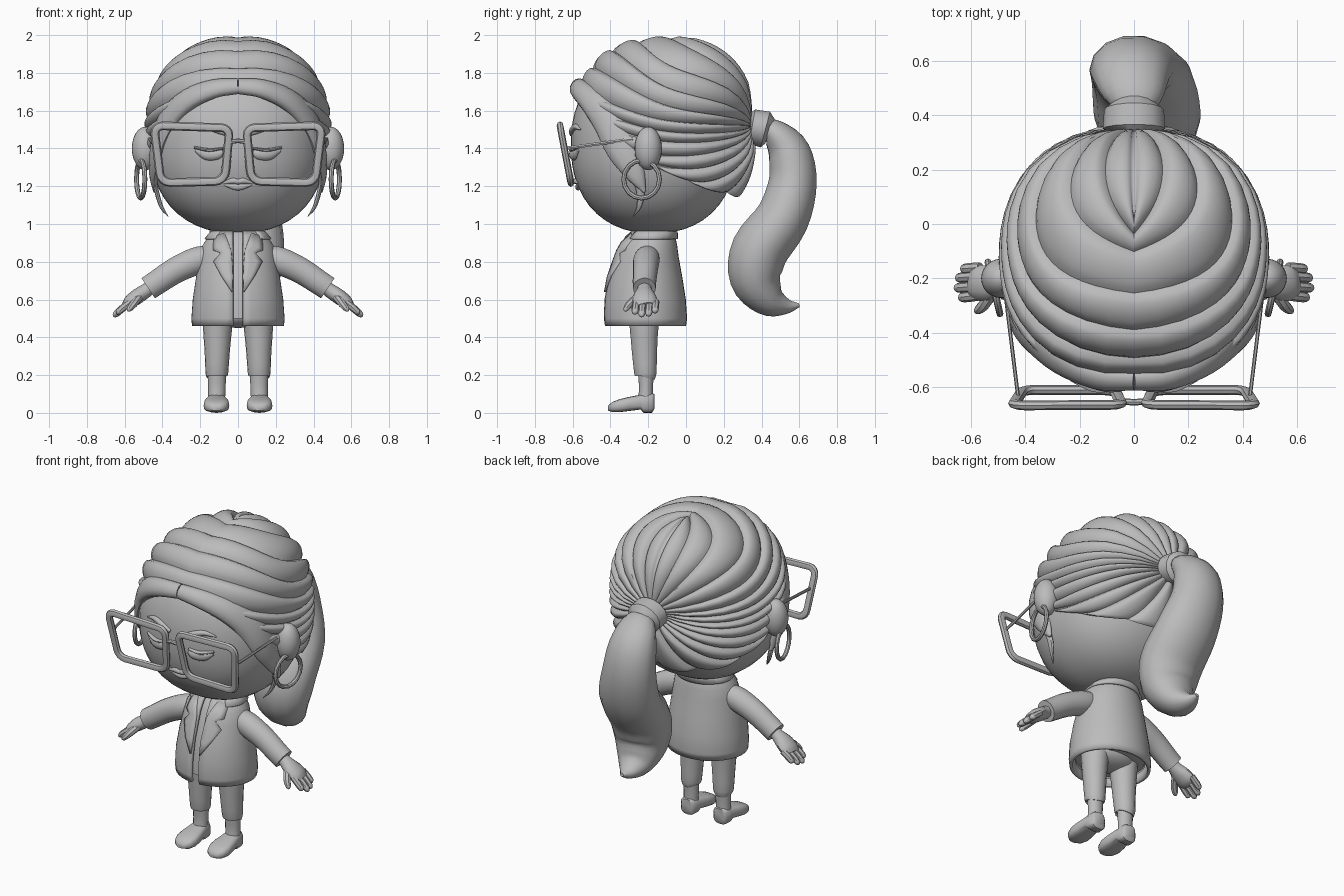
import bpy, bmesh, math
from mathutils import Vector as V

grey = bpy.data.materials.new("plain_grey")
grey.diffuse_color = (0.5, 0.5, 0.5, 1)


def add(name, bm, mirror=False, angle=40, solid=0):
    """Turn a bmesh into a smooth-shaded object, optionally thickened and mirrored."""
    bmesh.ops.recalc_face_normals(bm, faces=bm.faces)
    me = bpy.data.meshes.new(name)
    bm.to_mesh(me)
    bm.free()
    me.materials.append(grey)
    ob = bpy.data.objects.new(name, me)
    bpy.context.collection.objects.link(ob)
    bpy.context.view_layer.objects.active = ob
    ob.select_set(True)
    bpy.ops.object.shade_smooth_by_angle(angle=math.radians(angle))
    ob.select_set(False)
    if solid:
        m = ob.modifiers.new("thickness", "SOLIDIFY")
        m.thickness, m.offset = solid, 0
    if mirror:
        ob.modifiers.new("mirror", "MIRROR")


def loft(name, rings, closed=True, caps=True, loop=False, **kw):
    """Skin a list of equal-length point rings."""
    bm = bmesh.new()
    rows = [[bm.verts.new(p) for p in r] for r in rings]
    n = len(rows[0])
    for a, b in list(zip(rows, rows[1:])) + ([(rows[-1], rows[0])] if loop else []):
        for i in range(n if closed else n - 1):
            j = (i + 1) % n
            bm.faces.new((a[i], a[j], b[j], b[i]))
    if caps and closed and not loop:
        bm.faces.new(rows[0])
        bm.faces.new(rows[-1])
    bmesh.ops.remove_doubles(bm, verts=bm.verts, dist=0.0002)
    add(name, bm, **kw)


def smooth_path(pts, k):
    """Catmull-Rom resampling of tuples."""
    out, P = [], [V(p) for p in pts]
    P = [2 * P[0] - P[1]] + P + [2 * P[-1] - P[-2]]
    for i in range(1, len(P) - 2):
        a, b, c, d = P[i - 1:i + 3]
        for t in [s / k for s in range(k)]:
            out.append(0.5 * (2 * b + (c - a) * t + (2 * a - 5 * b + 4 * c - d) * t * t
                              + (3 * b - a - 3 * c + d) * t ** 3))
    return out + [P[-2]]


def tube(name, pts, side=(1, 0, 0), n=12, k=4, loop=False, **kw):
    """Sweep an ellipse along (x, y, z, side radius, other radius) points."""
    P, R = [tuple(p[:3]) for p in pts], [(p[3], p[4], 0) for p in pts]
    P, R = (smooth_path(P, k), smooth_path(R, k)) if k else ([V(p) for p in P], [V(r) for r in R])
    rings, m = [], len(P)
    for i in range(m):
        a = P[i - 1] if loop else P[max(i - 1, 0)]
        b = P[(i + 1) % m] if loop else P[min(i + 1, m - 1)]
        t = (b - a).normalized()
        s = (V(side) - t * t.dot(V(side))).normalized()
        o = t.cross(s)
        rings.append([P[i] + s * R[i].x * math.cos(2 * math.pi * j / n)
                      + o * R[i].y * math.sin(2 * math.pi * j / n) for j in range(n)])
    loft(name, rings, loop=loop, **kw)


def on_shell(q, c, r, p, px=None):
    """Push a point radially onto a boxy ellipsoid (px: separate squareness across x)."""
    px = px or p
    d = V(q) - V(c)
    x, y, z = [abs(d[i] / r[i]) for i in range(3)]
    return V(c) + d / (x ** px + (y ** p + z ** p) ** (px / p)) ** (1 / px)


def ball(name, loc, rad, p=2.0, seg=24, **kw):
    """Ellipsoid, or a boxier one with p above 2."""
    bm = bmesh.new()
    bmesh.ops.create_uvsphere(bm, u_segments=seg, v_segments=seg * 2 // 3, radius=1)
    for v in bm.verts:
        d = on_shell(v.co, (0, 0, 0), (1, 1, 1), p)
        v.co = V(loc) + V([d[i] * rad[i] for i in range(3)])
    add(name, bm, **kw)


# Head
HC, HR = (0, -0.17, 1.42), (0.465, 0.44, 0.47)
ball("head", HC, HR, 2.25, 40)

# Swept-back hair: lobes from the parting and hairline to the tie (start, midpoint)
CC, CR = V((0, -0.12, 1.48)), (0.495, 0.49, 0.515)
locks = [((0, 0.03, 2), (0, 0.22, 1.93)), ((0, -0.03, 2), (0.11, 0.2, 1.9)),
         ((0, -0.1, 2), (0.23, 0.1, 1.88)), ((0, -0.26, 1.98), (0.36, -0.05, 1.83)),
         ((0, -0.4, 1.93), (0.43, -0.1, 1.73)), ((0, -0.52, 1.85), (0.47, -0.12, 1.64)),
         ((0, -0.59, 1.73), (0.48, -0.15, 1.56)), ((0.25, -0.55, 1.64), (0.48, -0.1, 1.49)),
         ((0.38, -0.44, 1.52), (0.47, -0.03, 1.43)), ((0.43, -0.33, 1.4), (0.45, 0.02, 1.36)),
         ((0.45, -0.2, 1.33), (0.40, 0.09, 1.3)), ((0.38, 0.0, 1.25), (0.3, 0.2, 1.26)),
         ((0.2, 0.17, 1.21), (0.12, 0.28, 1.3)), ((0, 0.22, 1.2), (0, 0.3, 1.3))]
END, SUB, STEPS = V((0, 0.37, 1.52)), 8, 18
rows = []
for i in range(len(locks) - 1):
    for s in range(SUB + (i == len(locks) - 2)):
        t = s / SUB
        a = V(locks[i][0]).lerp(V(locks[i + 1][0]), t)
        m = V(locks[i][1]).lerp(V(locks[i + 1][1]), t)
        c = 2 * m - (a + END) / 2
        ridge = math.sin(math.pi * t ** 0.75) ** 0.7 if t else 0
        row = [CC + (on_shell(a, CC, CR, 2.5, 2.2) - CC) * 0.84]
        for k in range(STEPS + 1):
            v = k / STEPS
            q = a * (1 - v) ** 2 + c * 2 * v * (1 - v) + END * v * v
            h = 0.945 + 0.06 * ridge * min(1, 0.65 + v * 5) * min(1, (1 - v) * 4 + 0.1)
            row.append(CC + (on_shell(q, CC, CR, 2.5, 2.2) - CC) * h)
        rows.append(row)
loft("swept_hair", rows, closed=False, mirror=True, angle=38)

# Front fringe strands framing the face, and thin wisps in front of the ears
fringe = [(0.0, -0.575, 1.73, 0.045, 0.035), (0.13, -0.565, 1.715, 0.055, 0.04),
          (0.27, -0.5, 1.655, 0.07, 0.045), (0.375, -0.405, 1.545, 0.09, 0.045),
          (0.425, -0.335, 1.4, 0.088, 0.04), (0.445, -0.265, 1.26, 0.05, 0.025),
          (0.44, -0.22, 1.17, 0.008, 0.008)]
tube("face_framing_strand", fringe, side=(0, 0.6, 0.8), mirror=True, angle=50)
tube("wisp", [(0.45, -0.27, 1.27, 0.025, 0.012), (0.43, -0.24, 1.17, 0.022, 0.012),
              (0.405, -0.25, 1.09, 0.014, 0.01), (0.37, -0.28, 1.04, 0.002, 0.002)],
     side=(0, 1, 0), n=8, mirror=True)

# Ponytail and its tie
tube("ponytail", [(0, 0.4, 1.5, 0.06, 0.05), (0, 0.47, 1.48, 0.11, 0.075),
                  (-0.01, 0.545, 1.38, 0.145, 0.115), (0, 0.565, 1.22, 0.165, 0.13),
                  (0.035, 0.51, 1.03, 0.19, 0.145), (0.05, 0.39, 0.86, 0.195, 0.155),
                  (0.05, 0.37, 0.71, 0.17, 0.14), (0.04, 0.44, 0.6, 0.12, 0.095),
                  (0.03, 0.53, 0.565, 0.06, 0.045), (0.03, 0.6, 0.57, 0.012, 0.01)], n=14)
tube("hair_tie", [(0, 0.335, 1.515, 0.07, 0.07), (0, 0.35, 1.515, 0.115, 0.095),
                  (0, 0.42, 1.5, 0.11, 0.1), (0, 0.445, 1.49, 0.075, 0.07)], k=0, n=14)

# Ears and hoop earrings
ball("ear", (0.49, -0.2, 1.4), (0.072, 0.072, 0.115), mirror=True)
hoop = [(0.515 + 0.022 * math.sin(a), -0.235 + 0.095 * math.sin(a), 1.237 - 0.1 * math.cos(a), 0.013, 0.013)
        for a in [i * math.pi / 8 for i in range(16)]]
tube("hoop_earring", hoop, n=8, k=0, loop=True, mirror=True)

# Glasses: rounded frames on a tilted plane, bridge and temples
frame = []
for cx, cz, start, r in [(0.125, 1.285, 180, 0.06), (0.36, 1.275, 270, 0.055),
                         (0.4, 1.48, 0, 0.04), (0.088, 1.47, 90, 0.04)]:
    for s in range(5):
        a = math.radians(start + s * 22.5)
        x, z = cx + r * math.cos(a), cz + r * math.sin(a)
        frame.append((x, -0.61 - (z - 1.22) * 0.19, z, 0.018, 0.023))
tube("glasses_frame", frame, side=(0, 1, 0), n=8, k=0, loop=True, mirror=True)
tube("glasses_bridge", [(-0.06, -0.65, 1.43, 0.012, 0.012), (0, -0.655, 1.44, 0.012, 0.012),
                        (0.06, -0.65, 1.43, 0.012, 0.012)], side=(0, 1, 0), n=8)
tube("glasses_temple", [(0.425, -0.645, 1.4, 0.007, 0.01), (0.47, -0.28, 1.45, 0.007, 0.01)],
     n=6, k=0, mirror=True)


# Eyebrows, closed eyelids and lips laid on the face
def face_strip(name, pts, **kw):
    out = []
    for x, z, h, d in pts:
        q = V((x, -0.6, z))
        for _ in range(5):
            q = on_shell((x, q.y, z), HC, HR, 2.25)
        out.append((x, q.y, z, h, d))
    tube(name, out, side=(0, 0, 1), n=10, **kw)


face_strip("eyebrow", [(0.05, 1.475, 0.012, 0.01), (0.1, 1.495, 0.018, 0.018),
                       (0.17, 1.515, 0.016, 0.016), (0.24, 1.5, 0.004, 0.005)], mirror=True)
face_strip("eyelid", [(0.08, 1.385, 0.012, 0.01), (0.11, 1.37, 0.028, 0.018),
                      (0.17, 1.37, 0.03, 0.018), (0.225, 1.39, 0.008, 0.008)], mirror=True)
face_strip("eyelash", [(0.08, 1.4, 0.007, 0.012), (0.15, 1.39, 0.01, 0.024),
                       (0.23, 1.405, 0.007, 0.012)], mirror=True)
face_strip("upper_lip", [(-0.085, 1.215, 0.004, 0.004), (-0.03, 1.228, 0.016, 0.014),
                         (0, 1.224, 0.014, 0.014), (0.03, 1.228, 0.016, 0.014), (0.085, 1.215, 0.004, 0.004)])
face_strip("lower_lip", [(-0.075, 1.208, 0.004, 0.004), (0, 1.196, 0.019, 0.016), (0.075, 1.208, 0.004, 0.004)])

# Open jacket over a shirt: z, half width, half depth, centre y
torso = [(0.46, 0.235, 0.206, -0.215), (0.5, 0.238, 0.212, -0.215), (0.6, 0.231, 0.207, -0.217),
         (0.72, 0.213, 0.186, -0.215), (0.82, 0.195, 0.16, -0.207), (0.88, 0.182, 0.145, -0.2),
         (0.93, 0.15, 0.125, -0.19), (0.96, 0.12, 0.1, -0.18)]


def oval(z, rx, ry, cy, n, gap=0.0):
    span = 2 * math.pi - 2 * gap
    return [(rx * math.sin(gap + span * i / n), cy - ry * math.cos(gap + span * i / n), z)
            for i in range(n + (1 if gap else 0))]


loft("jacket", [oval(z, a, b, c, 36, 0.025 / a) for z, a, b, c in torso], closed=False, solid=0.018)
loft("shirt", [oval(z + (0.05 if z < 0.47 else 0), a - 0.025, b - 0.025, c, 32) for z, a, b, c in torso])
tube("neck", [(0, -0.17, 0.9, 0.09, 0.08), (0, -0.17, 1.0, 0.09, 0.08)], k=0, n=20)


# Lapels follow the jacket front; a folded collar rounds the back
def front_y(x, z):
    for p, q in zip(torso, torso[1:]):
        if z <= q[0]:
            break
    t = (z - p[0]) / (q[0] - p[0])
    a, b, c = [p[i] + (q[i] - p[i]) * t for i in (1, 2, 3)]
    return c - b * math.sqrt(max(0, 1 - (x / a) ** 2)) - 0.013


inner = [(0.03, 0.64), (0.027, 0.72), (0.03, 0.8), (0.035, 0.86), (0.05, 0.9), (0.07, 0.95)]
outer = [(0.032, 0.64), (0.085, 0.72), (0.128, 0.8), (0.09, 0.845), (0.13, 0.86), (0.125, 0.93)]
loft("lapel", [[(x, front_y(x, z), z) for x, z in
                [(a[0] + (b[0] - a[0]) * s / 3, a[1] + (b[1] - a[1]) * s / 3) for s in range(4)]]
               for a, b in zip(inner, outer)], closed=False, mirror=True, solid=0.014)
loft("collar", [oval(z, a, b, c, 24, 0.75) for z, a, b, c in
                [(0.965, 0.115, 0.1, -0.175), (0.955, 0.14, 0.125, -0.175), (0.92, 0.172, 0.142, -0.19)]],
     closed=False, solid=0.014)

# Sleeves, hands and fingers
tube("sleeve", [(0.14, -0.2, 0.83, 0.06, 0.06), (0.22, -0.21, 0.805, 0.07, 0.073),
                (0.33, -0.215, 0.755, 0.066, 0.07), (0.43, -0.22, 0.69, 0.062, 0.066),
                (0.475, -0.22, 0.66, 0.06, 0.065)], side=(0, 1, 0), n=18, mirror=True)
tube("palm", [(0.45, -0.22, 0.675, 0.035, 0.033), (0.49, -0.22, 0.645, 0.042, 0.038),
              (0.535, -0.22, 0.615, 0.062, 0.04), (0.575, -0.215, 0.585, 0.065, 0.035),
              (0.6, -0.21, 0.567, 0.05, 0.02)], side=(0, 1, 0), mirror=True)
for i, (y, l) in enumerate([(-0.262, 0.068), (-0.228, 0.085), (-0.192, 0.08), (-0.16, 0.06)]):
    tube("finger_%d" % (i + 1), [(0.565, y, 0.59, 0.019, 0.019),
                                 (0.575 + l * 0.5, y * 1.02, 0.583 - l * 0.4, 0.02, 0.02),
                                 (0.575 + l * 0.88, y * 1.03, 0.583 - l * 0.75, 0.017, 0.016),
                                 (0.575 + l, y * 1.03, 0.583 - l * 0.86, 0.004, 0.004)],
         side=(0, 1, 0), n=8, k=2, mirror=True)
tube("thumb", [(0.52, -0.25, 0.615, 0.022, 0.022), (0.55, -0.295, 0.58, 0.022, 0.021),
               (0.575, -0.318, 0.55, 0.016, 0.015), (0.585, -0.322, 0.538, 0.004, 0.004)],
     n=8, k=3, mirror=True)

# Trousers, ankles and shoes
tube("trouser_leg", [(0.1, -0.22, 0.58, 0.085, 0.1), (0.108, -0.222, 0.46, 0.078, 0.078),
                     (0.11, -0.22, 0.33, 0.067, 0.068), (0.112, -0.215, 0.21, 0.06, 0.06),
                     (0.112, -0.215, 0.195, 0.054, 0.054)], n=18, k=2, mirror=True)
ball("hips", (0, -0.22, 0.52), (0.17, 0.11, 0.07))
tube("ankle", [(0.112, -0.212, 0.22, 0.05, 0.044), (0.112, -0.212, 0.13, 0.046, 0.038),
               (0.114, -0.215, 0.05, 0.045, 0.042)], n=14, mirror=True)
shoe = [(-0.168, 0.035, 0.02, 0.1), (-0.18, 0.048, 0.0, 0.105), (-0.225, 0.052, 0.0, 0.1),
        (-0.24, 0.055, 0.018, 0.096), (-0.3, 0.065, 0.01, 0.085), (-0.35, 0.068, 0.004, 0.073),
        (-0.39, 0.055, 0.005, 0.058), (-0.413, 0.025, 0.012, 0.038)]


def power(v, e):
    return math.copysign(abs(v) ** e, v)


angles = [2 * math.pi * j / 16 for j in range(16)]
loft("shoe", [[(0.114 + w * power(math.cos(a), 0.7), y, (lo + hi) / 2 + (hi - lo) / 2 * power(math.sin(a), 0.6))
               for a in angles] for y, w, lo, hi in shoe], mirror=True, angle=50)
